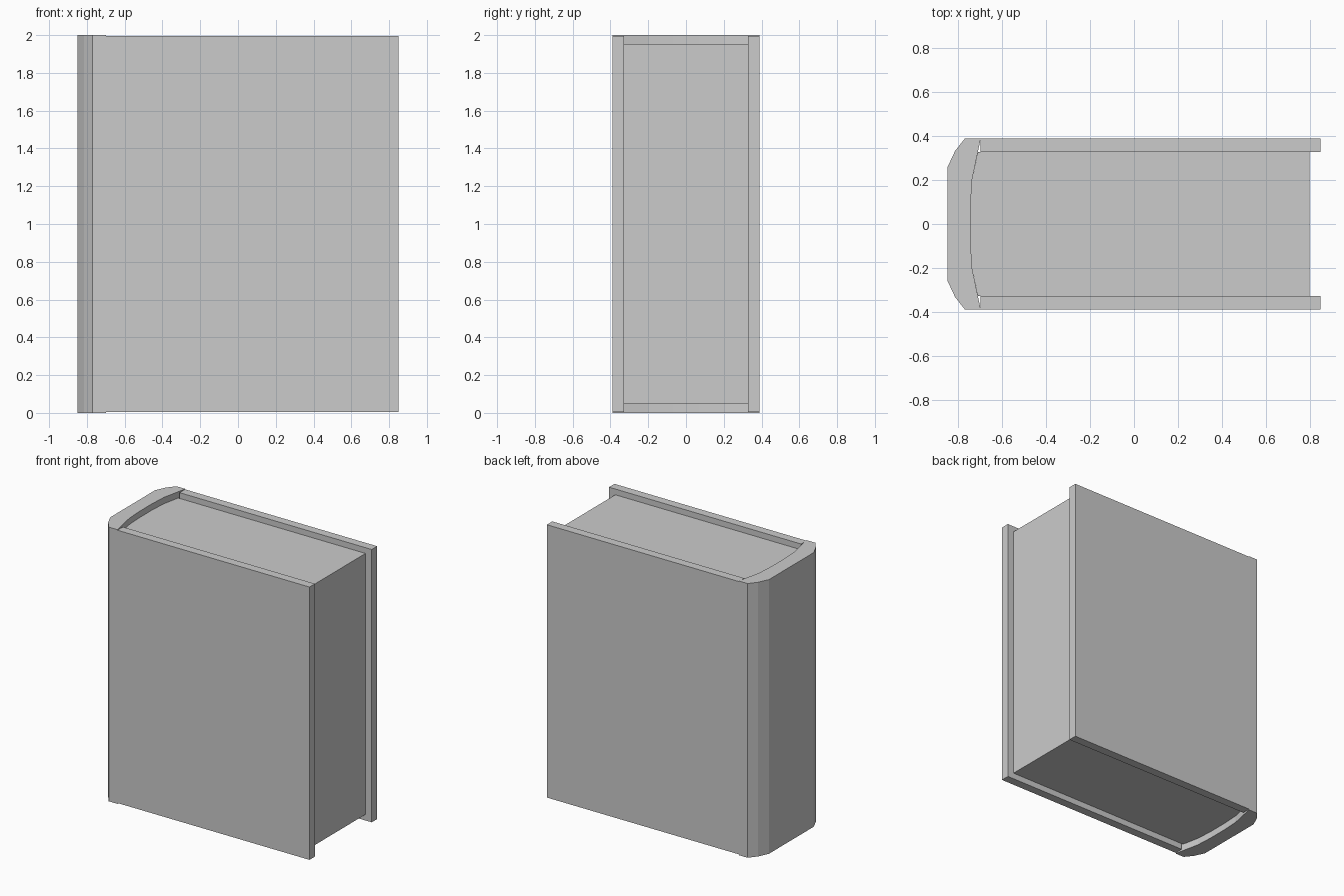
import bpy
import bmesh

if "Cube" in bpy.data.objects:
    bpy.data.objects.remove(bpy.data.objects["Cube"])

grey = bpy.data.materials.new("light_grey")
grey.diffuse_color = (0.6, 0.6, 0.6, 1)
grey.use_nodes = True
grey.node_tree.nodes["Principled BSDF"].inputs["Base Color"].default_value = grey.diffuse_color


def extrude_profile(name, outline, z0, z1):
    """Extrude a plan outline from z0 up to z1."""
    bm = bmesh.new()
    base = bm.faces.new([bm.verts.new((x, y, z0)) for x, y in outline])
    ext = bmesh.ops.extrude_face_region(bm, geom=[base], use_keep_orig=True)
    for v in ext["geom"]:
        if isinstance(v, bmesh.types.BMVert):
            v.co.z = z1
    bmesh.ops.recalc_face_normals(bm, faces=bm.faces[:])
    mesh = bpy.data.meshes.new(name)
    bm.to_mesh(mesh)
    bm.free()
    mesh.materials.append(grey)
    obj = bpy.data.objects.new(name, mesh)
    bpy.context.collection.objects.link(obj)
    return obj


def mirrored(half):
    """Close a half outline with its mirror image across y = 0."""
    return half + [(x, -y) for x, y in reversed(half)]


# Spine: faceted outside, shallow hollow inside
outer = [(-0.70, 0.39), (-0.77, 0.39), (-0.815, 0.333), (-0.85, 0.258)]
inner = [(-0.745, 0.07), (-0.738, 0.2), (-0.70, 0.382)]
spine = mirrored(outer) + [(x, -y) for x, y in reversed(inner)] + inner
extrude_profile("spine", spine, 0, 2)

# Front and back cover boards
for name, s in (("front_cover", -1), ("back_cover", 1)):
    board = [(-0.70, s * 0.327), (0.85, s * 0.327),
             (0.85, s * 0.39), (-0.70, s * 0.39)]
    extrude_profile(name, board, 0.006, 1.996)

# Page block, rounded to sit in the hollow of the spine
pages = [(0.80, 0.327), (-0.711, 0.327), (-0.738, 0.2), (-0.745, 0.07)]
extrude_profile("pages", mirrored(pages), 0.05, 1.954)
